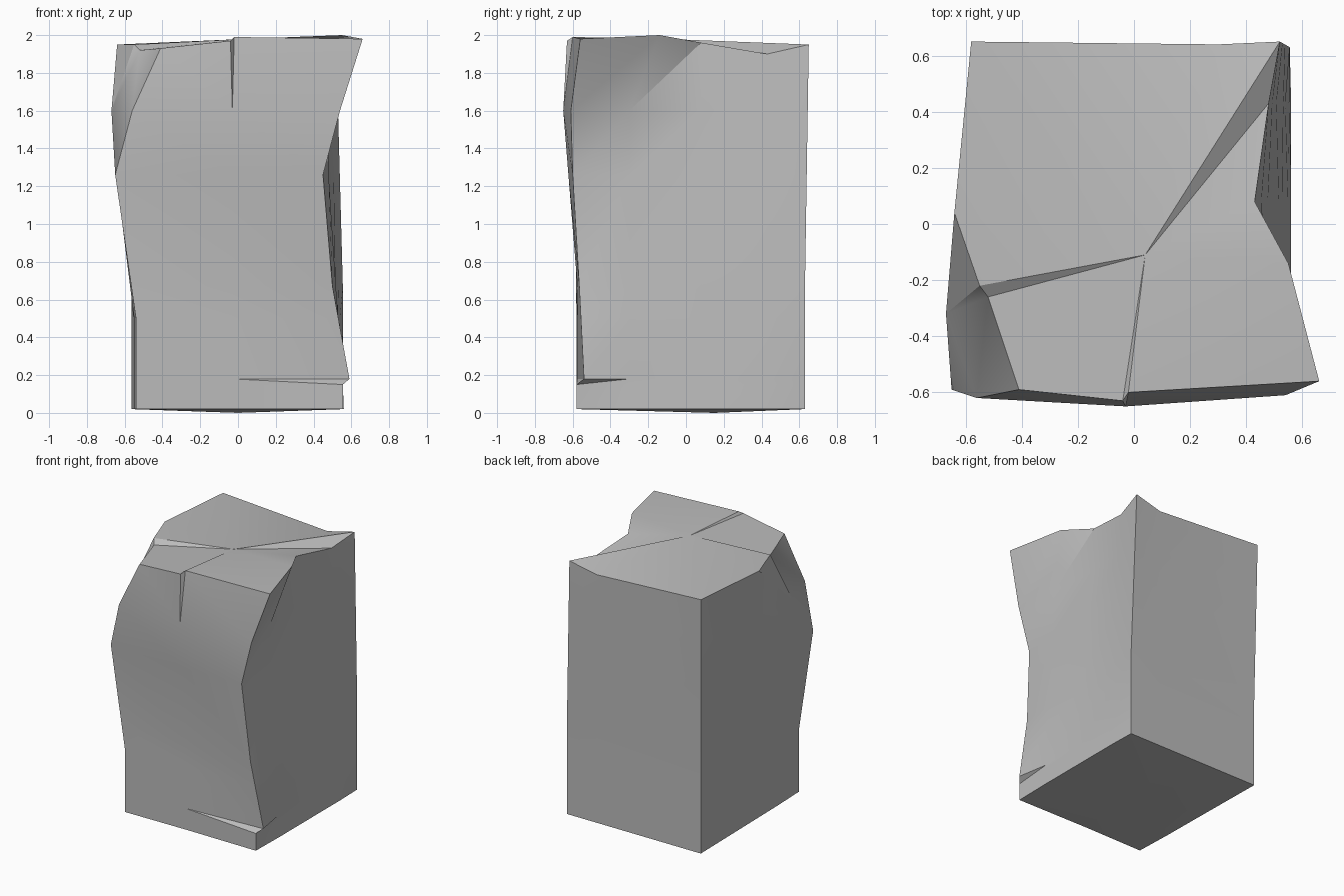
import bpy, bmesh, math
from mathutils import Vector

default_cube = bpy.data.objects.get("Cube")
if default_cube:
    bpy.data.objects.remove(default_cube, do_unlink=True)

# Upright edge lines of the block; each key is (height, x, y), ending at the rim
front_crack = [(.67, -.03, -.575), (1.6, -.03, -.65)]
chipped_corner = [(.5, -.55, -.3), (1.26, -.645, -.4), (1.6, -.67, -.32)]

front_edges = [
    [(.5, -.54, -.58), (1.26, -.65, -.59), (1.6, -.56, -.62), (1.93, -.41, -.59)],
    front_crack + [(1.97, -.04, -.63)],
    front_crack + [(1.99, -.02, -.6)],
]
right_edges = [
    [(.15, .555, -.58), (.18, .59, -.54), (.67, .5, -.565), (1.26, .45, -.6), (1.6, .54, -.61), (1.98, .66, -.56)],
    [(.02, .56, -.3), (1.26, .48, -.3), (1.6, .48, -.3), (2, .55, -.14)],
    [(.02, .56, .08), (1.96, .43, .08)],
    [(.02, .56, .43), (1.9, .48, .43)],
]
back_edges = [
    [(.67, .555, .63), (1.95, .52, .65)],
    [(.67, .3, .63), (1.9, .3, .64)],
    [(.67, -.565, .63), (1.95, -.58, .65)],
]
left_edges = [
    [(.5, -.555, .04), (1.95, -.64, .04)],
    chipped_corner + [(1.95, -.55, -.22)],
    chipped_corner + [(1.92, -.52, -.26)],
]
ring_heights = [.15, .18, .5, .67, 1.26, 1.6]
foot_height = .02


def point_at(keys, height):
    """Point on one edge line at a given height; straight down below its first key."""
    for low, high in zip(keys, keys[1:]):
        if low[0] <= height <= high[0]:
            mix = (height - low[0]) / (high[0] - low[0])
            _, x, y = Vector(low).lerp(Vector(high), mix)
            return Vector((x, y, height))
    _, x, y = keys[0]
    return Vector((x, y, height))


def make_column(bm, keys):
    """Row of vertices up one edge line."""
    heights = [foot_height] + ring_heights + [keys[-1][0]]
    return [bm.verts.new(point_at(keys, height)) for height in heights]


def make_wall(bm, here, there, rising):
    """Strip of triangles between two columns, split along the chosen diagonal."""
    for a, b, c, d in zip(here, there, there[1:], here[1:]):
        if rising:
            triangles = (a, b, c), (a, c, d)
        else:
            triangles = (a, b, d), (b, c, d)
        for triangle in triangles:
            bm.faces.new(triangle)


# Walls all round, with top and underside fanned from a middle point
bm = bmesh.new()
edges = front_edges + right_edges + back_edges + left_edges
columns = [make_column(bm, keys) for keys in edges]
under_centre = bm.verts.new((0, .15, 0))
top_centre = bm.verts.new((.04, -.11, 1.98))

for i, here in enumerate(columns):
    there = columns[(i + 1) % len(columns)]
    make_wall(bm, here, there, rising=edges[i] in right_edges)
    bm.faces.new((here[-1], there[-1], top_centre))
    bm.faces.new((there[0], here[0], under_centre))

# Close the cracks where their two lips meet
bmesh.ops.remove_doubles(bm, verts=bm.verts, dist=.0005)
bmesh.ops.recalc_face_normals(bm, faces=bm.faces)

mesh = bpy.data.meshes.new("stone_block")
bm.to_mesh(mesh)
bm.free()
block = bpy.data.objects.new("stone_block", mesh)
bpy.context.collection.objects.link(block)

# Plain grey stone
stone = bpy.data.materials.new("grey_stone")
stone.use_nodes = True
grey = (.5, .5, .5, 1)
stone.diffuse_color = grey
stone.node_tree.nodes["Principled BSDF"].inputs["Base Color"].default_value = grey
mesh.materials.append(stone)

# Soft faces with crisp broken edges
bpy.ops.object.select_all(action="DESELECT")
block.select_set(True)
bpy.context.view_layer.objects.active = block
bpy.ops.object.shade_smooth_by_angle(angle=math.radians(30))
